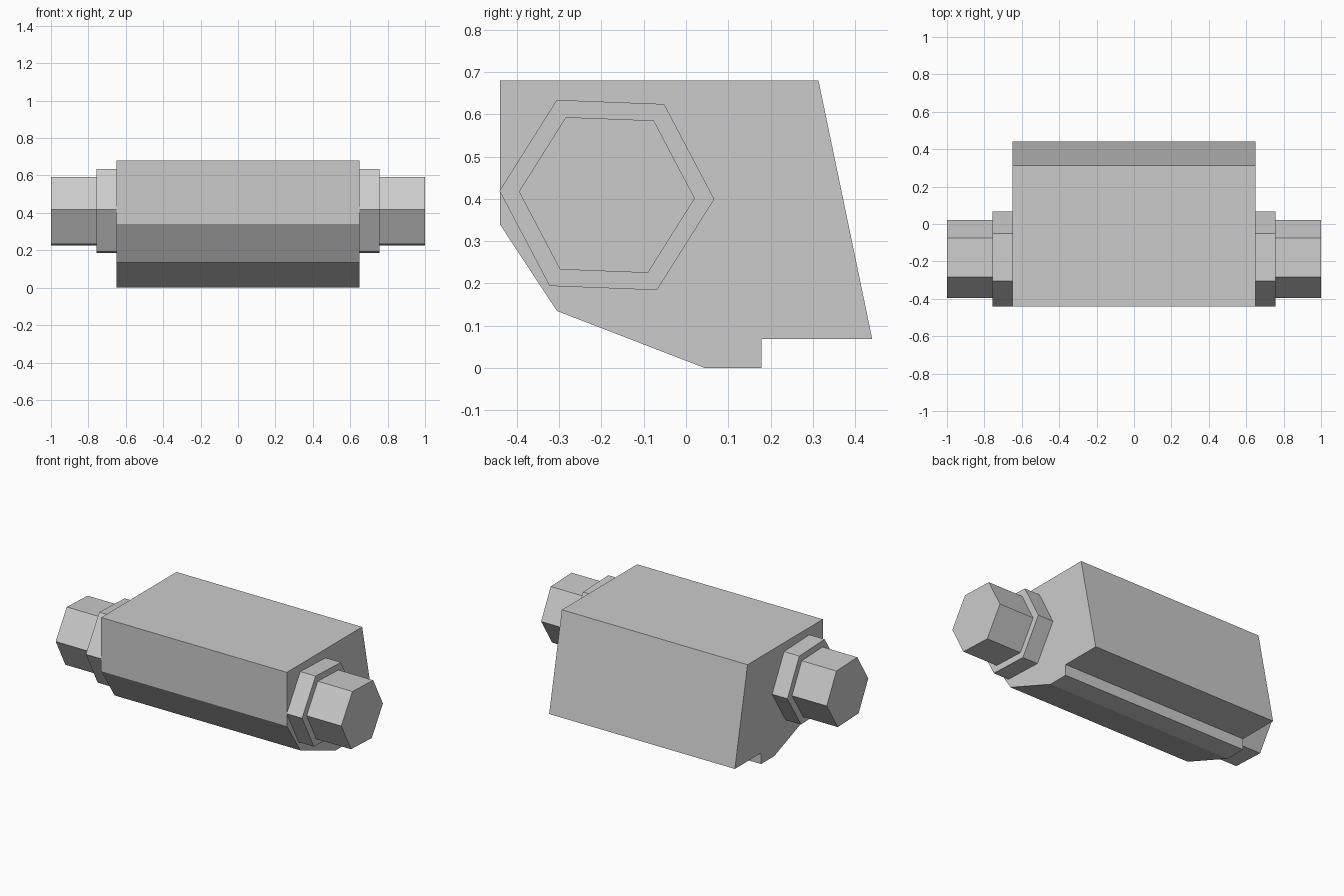
import bpy
import math

if "Cube" in bpy.data.objects:
    bpy.data.objects.remove(bpy.data.objects["Cube"])

HUB_Y, HUB_Z = -0.187, 0.409   # axle centre in the side view


def prism(name, profile, x0, x1):
    """Extrude a (y, z) profile, listed counter-clockwise from +x, along x."""
    n = len(profile)
    verts = [(x, y, z) for x in (x0, x1) for y, z in profile]
    faces = [tuple(reversed(range(n))), tuple(range(n, 2 * n))]
    faces += [(i, (i + 1) % n, n + (i + 1) % n, n + i) for i in range(n)]
    mesh = bpy.data.meshes.new(name)
    mesh.from_pydata(verts, [], faces)
    obj = bpy.data.objects.new(name, mesh)
    bpy.context.collection.objects.link(obj)
    return obj


def hexagon(radius):
    angles = [math.radians(60 * i - 2.2) for i in range(6)]
    return [(HUB_Y + radius * math.cos(a), HUB_Z + radius * math.sin(a)) for a in angles]


# Main block with sloped back, chamfered front underside and a small foot
prism("body", [(-0.44, 0.68), (-0.44, 0.34), (-0.305, 0.135), (0.045, 0.0),
               (0.178, 0.0), (0.178, 0.069), (0.44, 0.069), (0.313, 0.68)], -0.65, 0.65)

# Hexagonal collar and stub on each end
for side, s in (("left", -1), ("right", 1)):
    for part, radius, inner, outer in (("collar", 0.254, 0.65, 0.757),
                                       ("stub", 0.208, 0.757, 1.0)):
        x0, x1 = sorted((s * inner, s * outer))
        prism(f"{side}_{part}", hexagon(radius), x0, x1)
